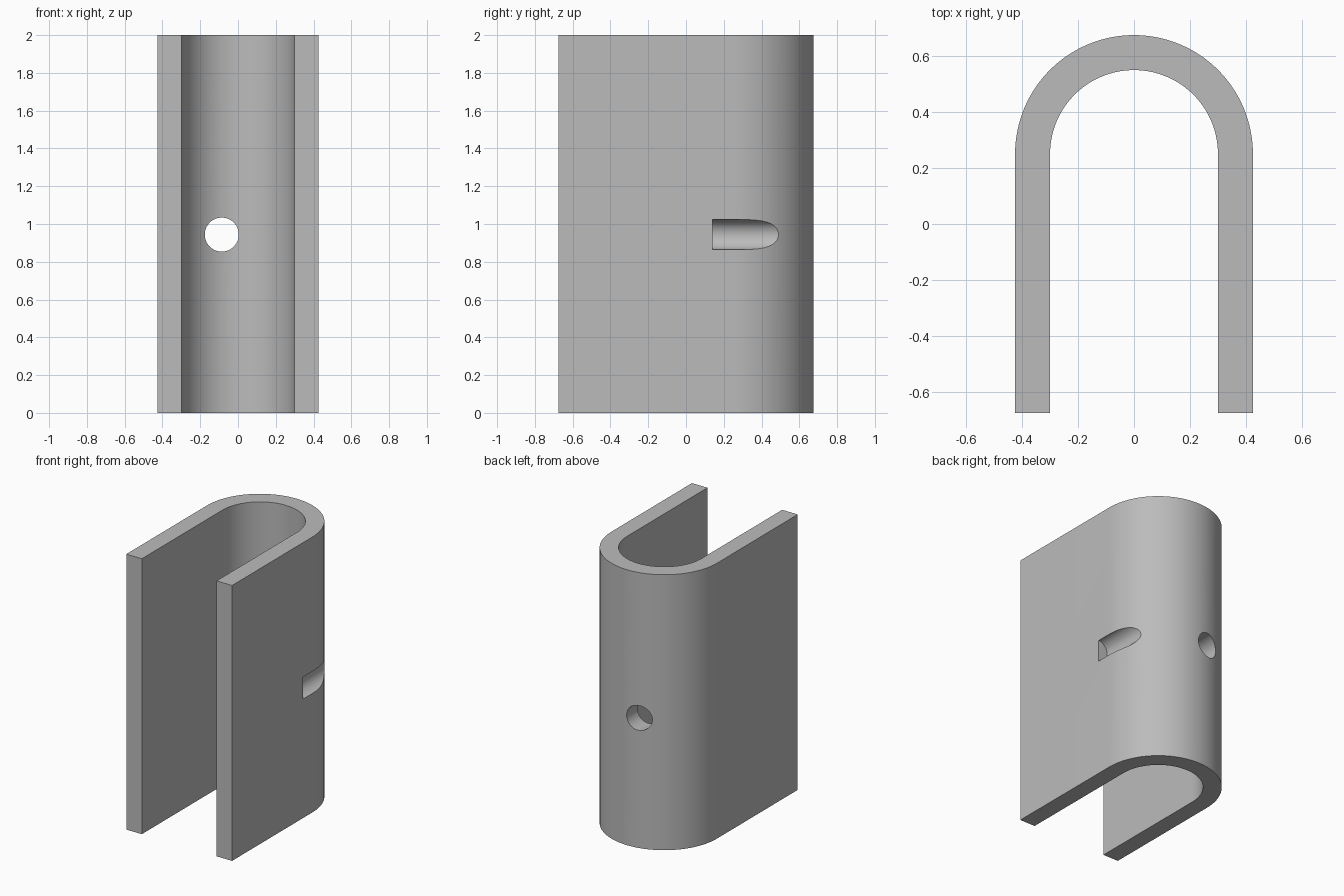
import bpy, bmesh, math
from mathutils import Matrix

cube = bpy.data.objects.get("Cube")
if cube:
    bpy.data.objects.remove(cube, do_unlink=True)

HEIGHT, FRONT, ARC_Y = 2.0, -0.675, 0.25
OUTER, INNER = 0.425, 0.30
HOLE_Z = 0.944

grey = bpy.data.materials.new("plain grey")
grey.use_nodes = True
colour = (0.5, 0.5, 0.5, 1)
grey.diffuse_color = colour
grey.node_tree.nodes["Principled BSDF"].inputs["Base Color"].default_value = colour


def add_object(name, bm):
    bmesh.ops.recalc_face_normals(bm, faces=bm.faces)
    mesh = bpy.data.meshes.new(name)
    bm.to_mesh(mesh)
    bm.free()
    mesh.materials.append(grey)
    obj = bpy.data.objects.new(name, mesh)
    bpy.context.collection.objects.link(obj)
    return obj


def arch(radius, steps=64):
    """Half circle from right to left with straight legs to the front."""
    arc = [(radius * math.cos(math.pi * i / steps),
            ARC_Y + radius * math.sin(math.pi * i / steps)) for i in range(steps + 1)]
    return [(radius, FRONT)] + arc + [(-radius, FRONT)]


def rod(name, radius, x, y_start, y_end):
    """Cutter cylinder lying along y."""
    bm = bmesh.new()
    place = Matrix.Translation((x, (y_start + y_end) / 2, HOLE_Z)) @ Matrix.Rotation(math.pi / 2, 4, 'X')
    bmesh.ops.create_cone(bm, cap_ends=True, segments=64, radius1=radius, radius2=radius,
                          depth=y_end - y_start, matrix=place)
    obj = add_object(name, bm)
    obj.hide_render = True
    obj.hide_set(True)
    return obj


# U-shaped channel, extruded upward
bm = bmesh.new()
outline = arch(OUTER) + arch(INNER)[::-1]
base = bm.faces.new([bm.verts.new((x, y, 0)) for x, y in outline])
top = bmesh.ops.extrude_face_region(bm, geom=[base], use_keep_orig=True)
bmesh.ops.translate(bm, vec=(0, 0, HEIGHT),
                    verts=[v for v in top["geom"] if isinstance(v, bmesh.types.BMVert)])
channel = add_object("u_channel", bm)

# Round hole through the back wall and blind groove in the left side
cutters = [rod("back_hole_cutter", 0.09, -0.086, 0.4, 0.9),
           rod("side_groove_cutter", 0.08, 0.431, 0.14, 0.9)]
for cutter in cutters:
    cut = channel.modifiers.new(cutter.name, 'BOOLEAN')
    cut.operation = 'DIFFERENCE'
    cut.solver = 'EXACT'
    cut.object = cutter

# Bake the cuts, drop the cutters and smooth the curved walls
bpy.context.view_layer.update()
evaluated = channel.evaluated_get(bpy.context.evaluated_depsgraph_get())
channel_mesh = bpy.data.meshes.new_from_object(evaluated)
channel.modifiers.clear()
channel.data = channel_mesh
for cutter in cutters:
    bpy.data.objects.remove(cutter, do_unlink=True)

bpy.ops.object.select_all(action='DESELECT')
channel.select_set(True)
bpy.context.view_layer.objects.active = channel
bpy.ops.object.shade_smooth_by_angle(angle=math.radians(30))
